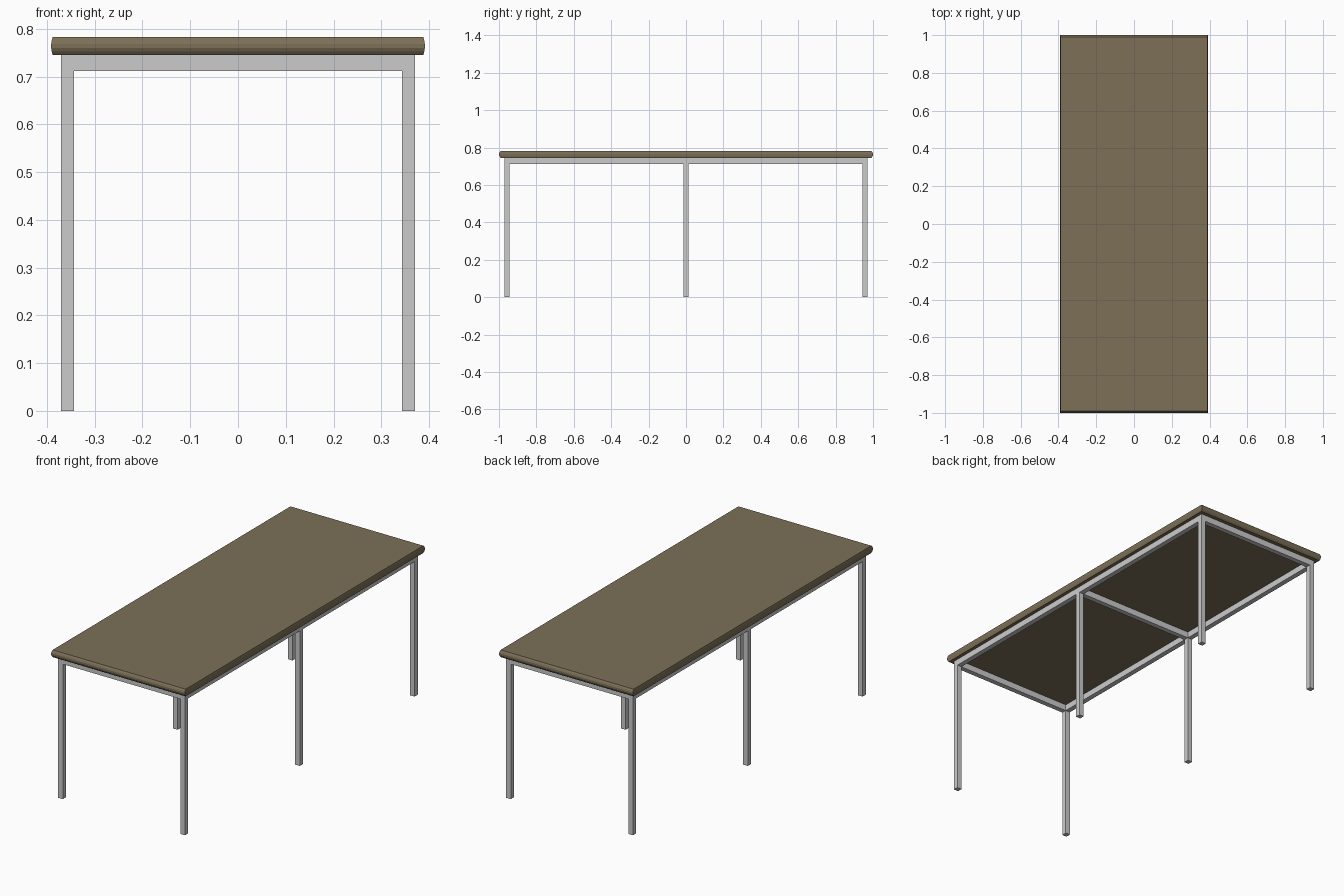
import bpy, bmesh

if "Cube" in bpy.data.objects:
    bpy.data.objects.remove(bpy.data.objects["Cube"])

Z_RAIL, Z_TOP, Z_MAX = 0.712, 0.745, 0.783
T = 0.027            # tube width
LX, LY = 0.3565, 0.9575  # leg centre lines


def box(name, x0, x1, y0, y1, z0, z1):
    bm = bmesh.new()
    bmesh.ops.create_cube(bm, size=1)
    for v in bm.verts:
        v.co.x = x0 + (v.co.x + 0.5) * (x1 - x0)
        v.co.y = y0 + (v.co.y + 0.5) * (y1 - y0)
        v.co.z = z0 + (v.co.z + 0.5) * (z1 - z0)
    return finish(name, bm)


def finish(name, bm):
    bmesh.ops.recalc_face_normals(bm, faces=bm.faces)
    mesh = bpy.data.meshes.new(name)
    bm.to_mesh(mesh)
    bm.free()
    obj = bpy.data.objects.new(name, mesh)
    bpy.context.collection.objects.link(obj)
    return obj


# Tabletop: stacked rectangles following a softly rounded edge profile
profile = [(0.0, 1.0), (0.2, 0.35), (0.38, 0.0), (0.62, 0.0), (0.8, 0.35), (1.0, 1.0)]
bm = bmesh.new()
rings = []
for t, inset in profile:
    x, y = 0.391 - 0.003 * inset, 1.0 - 0.009 * inset
    z = Z_TOP + t * (Z_MAX - Z_TOP)
    rings.append([bm.verts.new((sx * x, sy * y, z))
                  for sx, sy in ((-1, -1), (1, -1), (1, 1), (-1, 1))])
for a, b in zip(rings, rings[1:]):
    for i in range(4):
        j = (i + 1) % 4
        bm.faces.new((a[i], a[j], b[j], b[i]))
bm.faces.new(rings[0])
bm.faces.new(rings[-1])
top = finish("tabletop", bm)
wood = bpy.data.materials.new("brown_wood")
wood.diffuse_color = (0.2, 0.16, 0.095, 1)
wood.use_nodes = True
wood.node_tree.nodes["Principled BSDF"].inputs["Base Color"].default_value = wood.diffuse_color
top.data.materials.append(wood)

# Frame: three leg pairs, each with a cross rail
h = T / 2
for row, y in (("front", -LY), ("middle", 0), ("back", LY)):
    for side, x in (("left", -LX), ("right", LX)):
        box(f"{row}_{side}_leg", x - h, x + h, y - h, y + h, 0, Z_RAIL)
    box(f"{row}_cross_rail", -LX + h, LX - h, y - h, y + h, Z_RAIL, Z_TOP)

# Long side rails
for side, x in (("left", -LX), ("right", LX)):
    box(f"{side}_side_rail", x - h, x + h, -LY - h, LY + h, Z_RAIL, Z_TOP)
